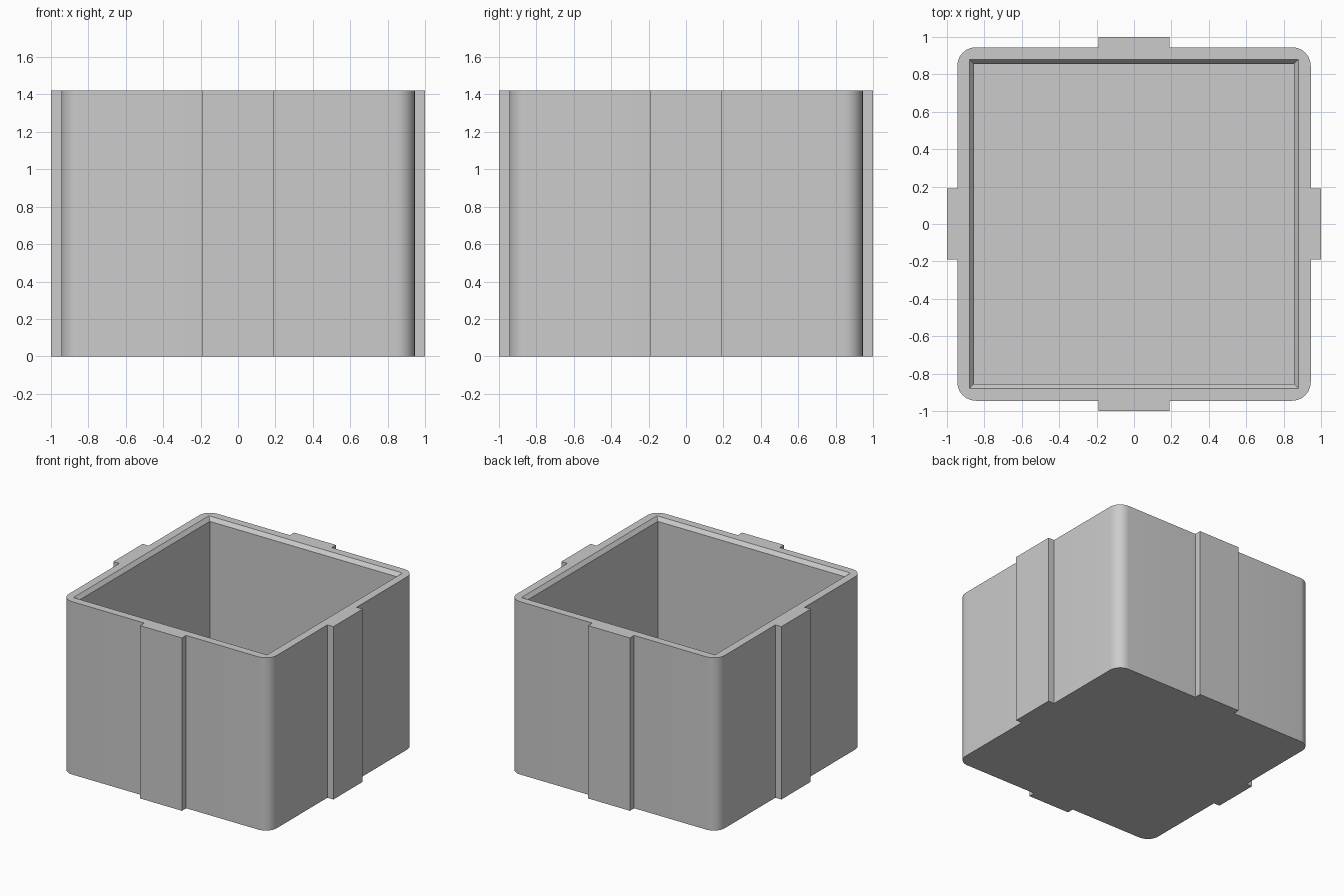
import bpy
import bmesh
import math

cube = bpy.data.objects.get("Cube")
if cube:
    bpy.data.objects.remove(cube, do_unlink=True)

WALL = 0.945        # half width of the outer walls
RIB_OUT = 1.0       # outer face of the ribs
RIB_HALF = 0.19     # half width of a rib
RADIUS = 0.1        # rounded vertical corners
INNER = 0.855       # half width of the cavity
LIP = 0.88          # half width of the cavity at the rim
HEIGHT = 1.42
FLOOR = 0.08
ARC_STEPS = 10

# Single plain grey
grey = bpy.data.materials.new("plain grey")
grey.use_nodes = True
colour = (0.6, 0.6, 0.6, 1.0)
grey.diffuse_color = colour
grey.node_tree.nodes["Principled BSDF"].inputs["Base Color"].default_value = colour


def turn(point, quarter):
    """Rotate a point by quarter turns about the vertical axis."""
    x, y = point
    for _ in range(quarter):
        x, y = -y, x
    return x, y


def quarter_outline():
    """One rib followed by one rounded corner."""
    points = [(WALL, -RIB_HALF), (RIB_OUT, -RIB_HALF),
              (RIB_OUT, RIB_HALF), (WALL, RIB_HALF)]
    centre = WALL - RADIUS
    for i in range(ARC_STEPS + 1):
        a = math.pi / 2 * i / ARC_STEPS
        points.append((centre + RADIUS * math.cos(a), centre + RADIUS * math.sin(a)))
    return points


def add_ring(bm, points, z):
    return [bm.verts.new((x, y, z)) for x, y in points]


def join_rings(bm, lower, upper):
    n = len(lower)
    for i in range(n):
        j = (i + 1) % n
        bm.faces.new((lower[i], lower[j], upper[j], upper[i]))


bm = bmesh.new()
quarter = quarter_outline()
outline = [turn(p, k) for k in range(4) for p in quarter]


def square(half):
    return [turn((half, half), k) for k in range(4)]


# Outer walls with ribs, and the underside
base = add_ring(bm, outline, 0)
top = add_ring(bm, outline, HEIGHT)
join_rings(bm, base, top)
bm.faces.new(base)

# Cavity with chamfered lip and flat floor
lip = add_ring(bm, square(LIP), HEIGHT)
shoulder = add_ring(bm, square(INNER), HEIGHT - 0.03)
floor = add_ring(bm, square(INNER), FLOOR)
join_rings(bm, lip, shoulder)
join_rings(bm, shoulder, floor)
bm.faces.new(floor)

# Flat rim, one face per quarter
n = len(quarter)
for k in range(4):
    outer = [top[(k * n + i) % len(top)] for i in range(n + 1)]
    bm.faces.new(outer + [lip[k], lip[k - 1]])

bmesh.ops.recalc_face_normals(bm, faces=bm.faces[:])
mesh = bpy.data.meshes.new("ribbed_box")
bm.to_mesh(mesh)
bm.free()
mesh.materials.append(grey)

box = bpy.data.objects.new("ribbed_box", mesh)
bpy.context.collection.objects.link(box)
bpy.ops.object.select_all(action="DESELECT")
box.select_set(True)
bpy.context.view_layer.objects.active = box
bpy.ops.object.shade_smooth_by_angle(angle=math.radians(30))
